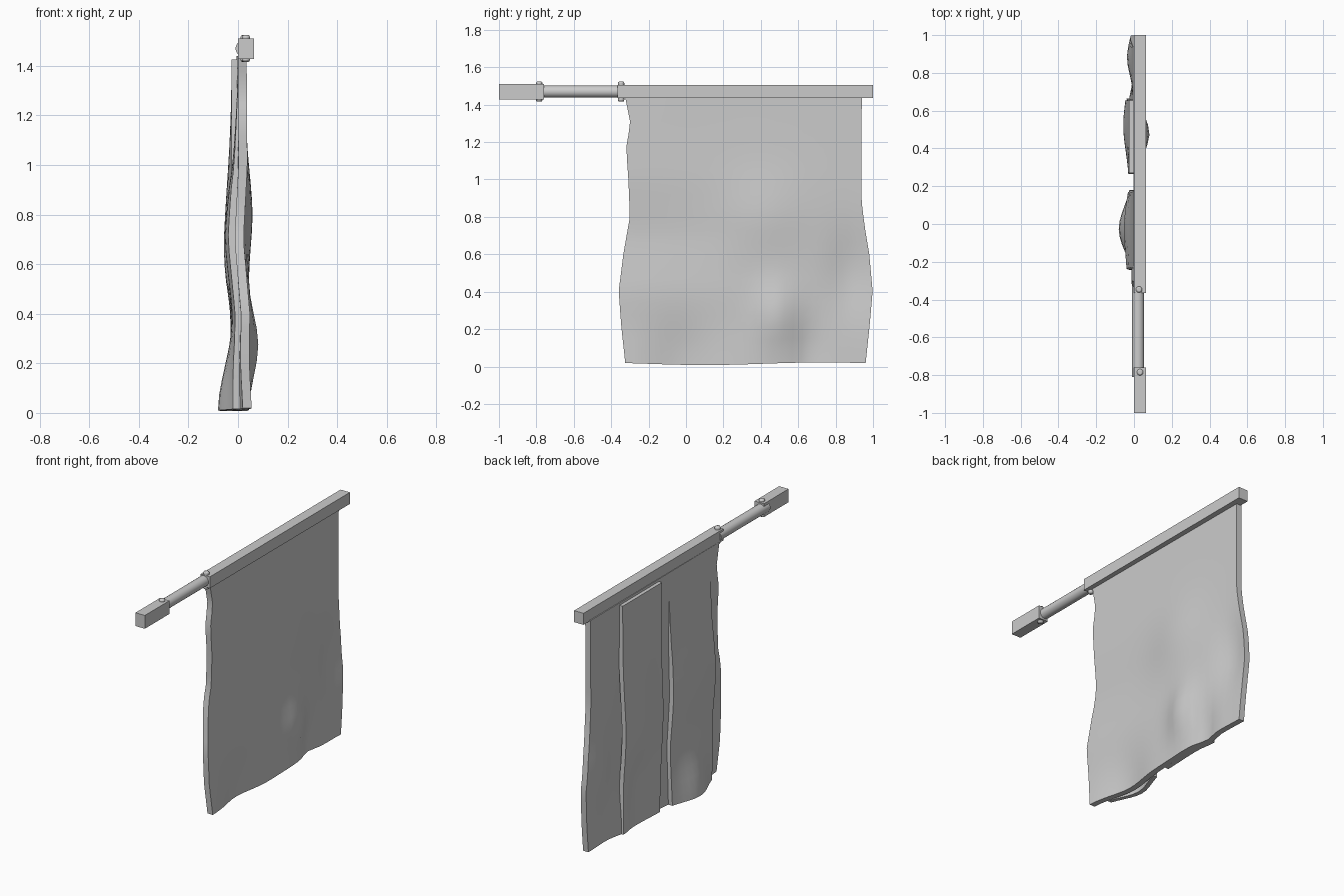
import bpy, bmesh, math

if "Cube" in bpy.data.objects:
    bpy.data.objects.remove(bpy.data.objects["Cube"])


def box(name, lo, hi):
    c = [(a + b) / 2 for a, b in zip(lo, hi)]
    bpy.ops.mesh.primitive_cube_add(size=1, location=c)
    o = bpy.context.object
    o.name = name
    o.scale = [b - a for a, b in zip(lo, hi)]
    bpy.ops.object.transform_apply(location=False, rotation=False, scale=True)
    return o


def smooth(o, deg=35):
    bpy.ops.object.select_all(action='DESELECT')
    o.select_set(True)
    bpy.context.view_layer.objects.active = o
    bpy.ops.object.shade_smooth_by_angle(angle=math.radians(deg))


def lerp(table, z):
    # table of (z, value), rising z
    if z <= table[0][0]:
        return table[0][1]
    for (a, va), (b, vb) in zip(table, table[1:]):
        if z <= b:
            return va + (vb - va) * (z - a) / (b - a)
    return table[-1][1]


def bump(y, z, cy, cz, ry, rz, h):
    return h * math.exp(-((y - cy) / ry) ** 2 - ((z - cz) / rz) ** 2)


LEFT = [(0.02, -.325), (.2, -.345), (.4, -.36), (.6, -.335), (.8, -.30),
        (1.0, -.308), (1.17, -.32), (1.3, -.297), (1.44, -.325)]
RIGHT = [(0.01, .96), (.2, .98), (.4, .998), (.6, .98), (.75, .955), (.9, .937), (1.44, .94)]
SWAY = [(0, .04), (.2, .028), (.4, .03), (.7, .004), (1.0, .02), (1.2, .018), (1.44, .017)]


# Centre depth of the hanging cloth
def cloth_x(y, z):
    k = min(1, max(0, (0.9 - y) / 1.2))
    x = .012 + (lerp(SWAY, z) - .012) * k
    x += bump(y, z, .42, .78, .22, .22, .030)
    x += bump(y, z, .48, .27, .11, .17, .046)
    x += bump(y, z, .88, .5, .12, .22, -.032)
    x += bump(y, z, .66, .05, .07, .18, -.025)
    x += bump(y, z, -.03, .0, .17, .22, -.040)
    return x


# Sheet with thickness, shaped by side outlines and a depth function
def sheet(name, y0, y1, xf, thick, top, bottom, nu, nv):
    bm = bmesh.new()
    sides = []
    for s in (-.5, .5):
        rows = []
        for j in range(nv + 1):
            row = []
            for i in range(nu + 1):
                t = j / nv
                zz = bottom + (top - bottom) * t
                y = y0(zz) + (y1(zz) - y0(zz)) * i / nu
                z = zz + .007 * math.sin(5 * y + 4.2) * (1 - t) ** 3
                row.append(bm.verts.new((xf(y, zz) + s * thick, y, z)))
            rows.append(row)
        sides.append(rows)
        for j in range(nv):
            for i in range(nu):
                bm.faces.new((rows[j][i], rows[j][i + 1], rows[j + 1][i + 1], rows[j + 1][i]))
    a, b = sides
    rim = lambda r: (r[0][:-1] + [q[-1] for q in r[:-1]] + r[-1][:0:-1] + [q[0] for q in r[:0:-1]])
    ra, rb = rim(a), rim(b)
    for i in range(len(ra)):
        k = (i + 1) % len(ra)
        bm.faces.new((ra[i], ra[k], rb[k], rb[i]))
    bmesh.ops.recalc_face_normals(bm, faces=bm.faces)
    me = bpy.data.meshes.new(name)
    bm.to_mesh(me)
    bm.free()
    o = bpy.data.objects.new(name, me)
    bpy.context.collection.objects.link(o)
    smooth(o, 40)


# Main cloth
sheet("banner_cloth", lambda z: lerp(LEFT, z), lambda z: lerp(RIGHT, z),
      cloth_x, .036, 1.44, .015, 26, 22)


# Two overlaid strips on the -x side
def strip_edge(y, amp, ph):
    return lambda z: y + amp * math.sin(5.5 * z + ph) * (1.44 - z) / 1.44


sheet("upper_strip", strip_edge(.27, .012, 1), strip_edge(.655, .012, 2),
      lambda y, z: cloth_x(y, z) * .6 - .020 + bump(y, z, .5, .72, .2, .32, -.042),
      .028, 1.425, .015, 10, 22)
sheet("lower_strip", strip_edge(-.235, .012, 2), strip_edge(.17, .012, 0),
      lambda y, z: cloth_x(y, z) - .024 * min(1, max(0, (1.4 - z) / .5))
      + bump(y, z, -.03, .0, .16, .25, -.036) + bump(y, z, -.02, .7, .2, .3, -.022),
      .028, 1.42, .015, 10, 22)

# Square crossbar and end block
box("crossbar", (0, -.365, 1.435), (.064, 1.0, 1.506))
box("end_block", (0, -1.0, 1.428), (.064, -.76, 1.51))

# Round rod joining them
bpy.ops.mesh.primitive_cylinder_add(vertices=20, radius=.032, depth=.48,
                                    location=(.022, -.57, 1.47), rotation=(math.pi / 2, 0, 0))
rod = bpy.context.object
rod.name = "round_rod"
smooth(rod)

# Through pins with domed heads
for n, y, x in (("outer_pin", -.785, .032), ("inner_pin", -.347, .027)):
    bpy.ops.mesh.primitive_cylinder_add(vertices=14, radius=.017, depth=.108, location=(x, y, 1.47))
    p = bpy.context.object
    p.name = n
    m = p.modifiers.new("dome", 'BEVEL')
    m.width = .008
    m.segments = 2
    m.limit_method = 'ANGLE'
    smooth(p, 50)
